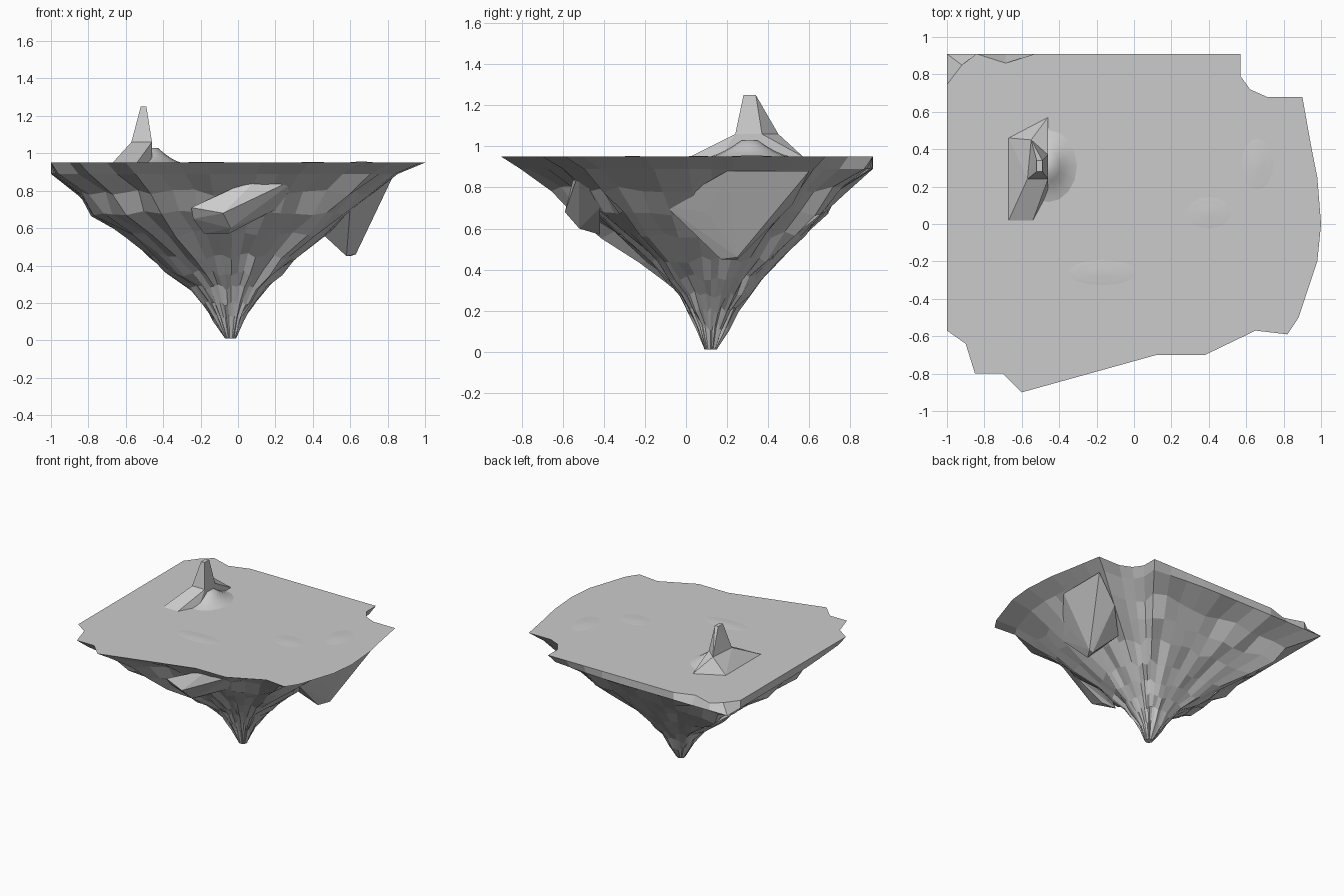
import bpy, bmesh, math, random
from mathutils import Vector

random.seed(4)
cube = bpy.data.objects.get("Cube")
if cube:
    bpy.data.objects.remove(cube, do_unlink=True)

stone = bpy.data.materials.new("grey_stone")
stone.use_nodes = True
GREY = (0.6, 0.6, 0.6, 1)
stone.diffuse_color = GREY
stone.node_tree.nodes["Principled BSDF"].inputs["Base Color"].default_value = GREY
TOP = 0.95


def finish(bm, name, smooth=False):
    bmesh.ops.recalc_face_normals(bm, faces=bm.faces)
    for face in bm.faces:
        face.smooth = smooth
    mesh = bpy.data.meshes.new(name)
    bm.to_mesh(mesh)
    bm.free()
    mesh.materials.append(stone)
    obj = bpy.data.objects.new(name, mesh)
    bpy.context.collection.objects.link(obj)
    return obj


def hull(name, points):
    """Faceted convex rock through the given corners."""
    bm = bmesh.new()
    verts = [bm.verts.new(p) for p in points]
    result = bmesh.ops.convex_hull(bm, input=verts)
    bmesh.ops.delete(bm, geom=list(set(result["geom_interior"])), context="VERTS")
    finish(bm, name)


def bridge(bm, lower, upper):
    n = len(lower)
    for i in range(n):
        j = (i + 1) % n
        bm.faces.new((lower[i], lower[j], upper[j], upper[i]))


def mound(name, x, y, rx, ry, height, sides=16, rings=5):
    """Soft heap that flares out into the ground."""
    bm = bmesh.new()
    previous = None
    for k in range(rings):
        t = 1 - k / rings
        z = TOP + height * (1 - t) ** 1.5 - (0.002 if k == 0 else 0)
        ring = []
        for i in range(sides):
            a = math.tau * i / sides
            ring.append(bm.verts.new((x + rx * t * math.cos(a), y + ry * t * math.sin(a), z)))
        if previous:
            bridge(bm, previous, ring)
        previous = ring
    bm.faces.new(previous)
    finish(bm, name, smooth=True)


# Plateau outline, subdivided into short edges
corners = [(1, 0), (.98, .25), (.95, .4), (.9, .68), (.71, .68), (.62, .72),
           (.57, .79), (.57, .91), (-1, .91), (-1, -.57), (-.9, -.64),
           (-.85, -.8), (-.7, -.8), (-.6, -.9), (.12, -.7), (.38, -.7),
           (.65, -.57), (.82, -.59), (.88, -.5), (.98, -.2)]
outline = []
for i, corner in enumerate(corners):
    a, b = Vector(corner), Vector(corners[(i + 1) % len(corners)])
    steps = max(1, round((b - a).length / 0.16))
    outline += [a.lerp(b, s / steps) for s in range(steps)]

# Tapering underside: height, then reach toward right, back, left, front
levels = [(.89, .86, 1, 1, .88), (.79, .74, .82, .85, .74),
          (.68, .62, .70, .78, .66), (.57, .48, .58, .58, .50),
          (.45, .36, .40, .46, .32), (.36, .27, .29, .36, .22),
          (.28, .19, .22, .22, .16), (.20, .13, .15, .15, .11),
          (.12, .07, .10, .10, .07), (.01, .03, .03, .03, .03)]
axis = Vector((-.04, .12))

bm = bmesh.new()
rim = []
for p in outline:
    x, y = p
    # crumbled back left edge
    if x < -.45 and y > .8:
        y -= random.choice((0, .05))
        if x < -.9:
            x, y = -.92, .85
    rim.append(bm.verts.new((x, y, TOP)))
bm.faces.new(rim)
previous = rim
for depth, (z, right, back, left, front) in enumerate(levels):
    ring = []
    for p in outline:
        offset = p - axis
        d = offset.normalized()
        f = ((right if d.x > 0 else left) * d.x ** 2
             + (back if d.y > 0 else front) * d.y ** 2)
        round_off = 1 - min(1, f / 0.5)
        q = offset.lerp(d, round_off) * f
        inner = 0 < depth < len(levels) - 1
        if inner:
            q *= random.uniform(.93, 1.02)
        dz = random.uniform(-.018, .018) if inner else 0
        ring.append(bm.verts.new((axis.x + q.x, axis.y + q.y, z + dz)))
    bridge(bm, ring, previous)
    previous = ring
bm.faces.new(previous)
finish(bm, "island")

# Hanging spur under the right side
hull("hanging_spur", [(.58, .17, .45), (.63, .25, .46), (.60, .25, .45),
                      (.83, .2, .88), (.83, .6, .88), (.68, .1, .68),
                      (.6, -.1, .71), (.45, .08, .57), (.45, .36, .6),
                      (.62, .52, .72), (.5, .3, .88)])

# Jutting ledge on the front slope
hull("front_ledge", [(-.25, -.54, .71), (-.08, -.59, .68), (-.04, -.52, .6),
                     (-.05, -.42, .57), (-.18, -.42, .57), (-.24, -.5, .65),
                     (.12, -.54, .88), (.34, -.52, .88), (.2, -.42, .7)])

# Rock spire: wide foot, then narrow horn
waist = [(-.57, .24, 1.06), (-.46, .24, 1.06), (-.46, .37, 1.06), (-.55, .45, 1.06)]
foot = [(-.67, .46), (-.67, .02), (-.54, .02), (-.46, .17), (-.46, .57)]
hull("spire_foot", [(x, y, TOP) for x, y in foot] + waist)
hull("spire_horn", waist + [(x, y, 1.25) for x in (-.52, -.49) for y in (.28, .34)])

# Soft scree beside the spire and faint swells of the ground
mound("spire_scree", -.46, .31, .16, .2, .11)
mound("right_swell", .66, .32, .1, .16, .008)
mound("middle_swell", .4, .06, .14, .1, .005)
mound("front_swell", -.17, -.26, .22, .08, .005)
